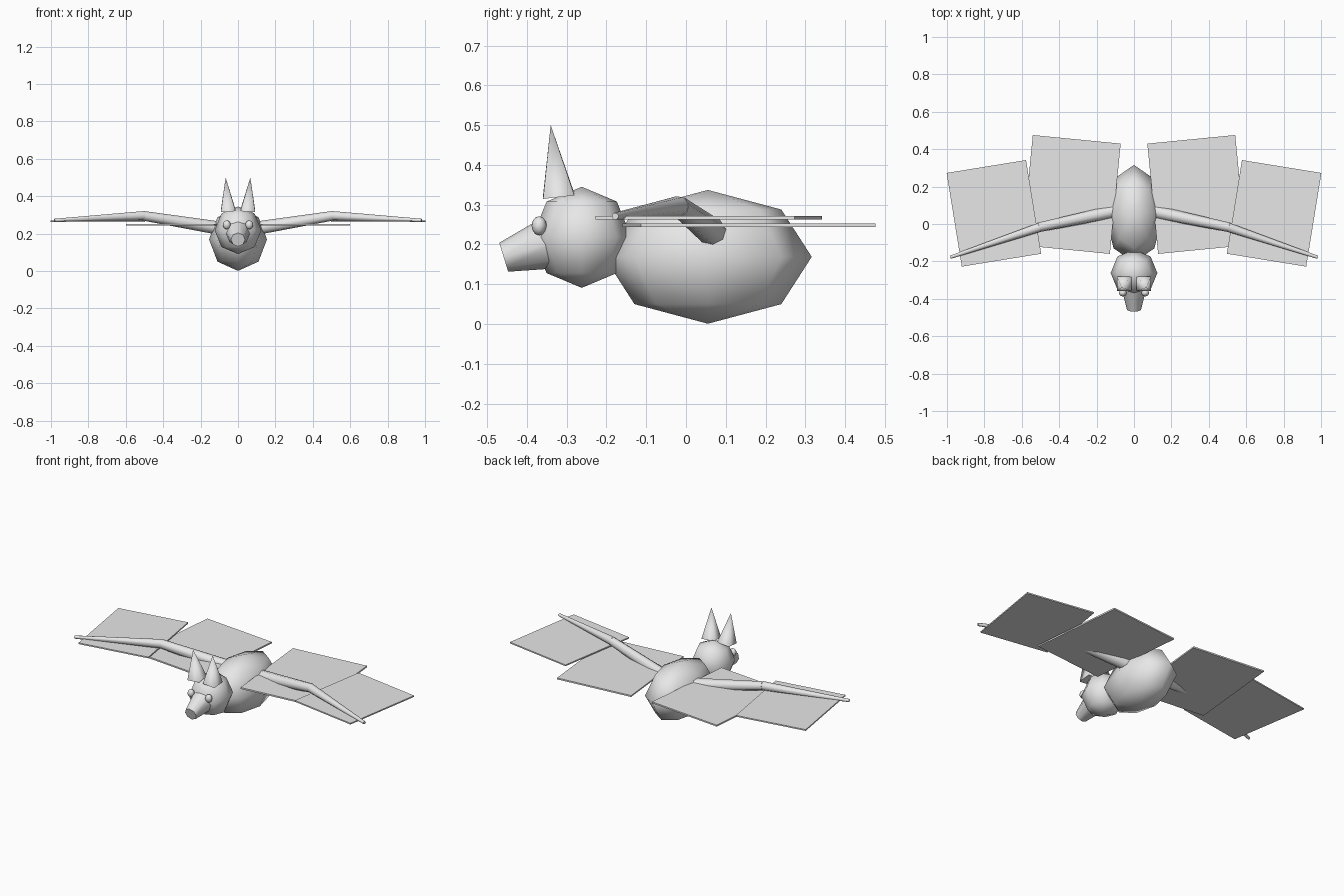
import bpy, bmesh, math
from mathutils import Vector, Matrix

if "Cube" in bpy.data.objects:
    bpy.data.objects.remove(bpy.data.objects["Cube"])

grey = bpy.data.materials.new("plain grey")
grey.diffuse_color = (0.8, 0.8, 0.8, 1)
grey.use_nodes = True
grey.node_tree.nodes["Principled BSDF"].inputs["Base Color"].default_value = grey.diffuse_color


def finish(name, bm, smooth):
    """Turn a bmesh into an object; smooth(face) decides the shading."""
    bmesh.ops.recalc_face_normals(bm, faces=bm.faces[:])
    for f in bm.faces:
        f.smooth = smooth(f)
    mesh = bpy.data.meshes.new(name)
    bm.to_mesh(mesh)
    bm.free()
    mesh.materials.append(grey)
    obj = bpy.data.objects.new(name, mesh)
    bpy.context.collection.objects.link(obj)
    return obj


def ellipsoid(name, centre, radii, segments=8, rings=4):
    bm = bmesh.new()
    m = Matrix.Translation(centre) @ Matrix.Diagonal((*radii, 1))
    bmesh.ops.create_uvsphere(bm, u_segments=segments, v_segments=rings,
                              radius=1, matrix=m)
    return finish(name, bm, lambda f: True)


def taper(name, start, end, r_start, r_end, sides=8, twist=0):
    """Capped cone or frustum between two points."""
    a, b = Vector(start), Vector(end)
    axis = b - a
    turn = Vector((0, 0, 1)).rotation_difference(axis).to_matrix().to_4x4()
    m = Matrix.Translation((a + b) / 2) @ turn @ Matrix.Rotation(twist, 4, 'Z')
    bm = bmesh.new()
    bmesh.ops.create_cone(bm, cap_ends=True, segments=sides, radius1=r_start,
                          radius2=r_end, depth=axis.length, matrix=m)
    d = axis.normalized()
    return finish(name, bm, lambda f: abs(f.normal.dot(d)) < 0.9)


def panel(name, centre, size, angle):
    """Thin box turned about the vertical."""
    bm = bmesh.new()
    m = (Matrix.Translation(centre) @ Matrix.Rotation(math.radians(angle), 4, 'Z')
         @ Matrix.Diagonal((*size, 1)))
    bmesh.ops.create_cube(bm, size=1, matrix=m)
    return finish(name, bm, lambda f: False)


# Body, head and snout
ellipsoid("body", (0, 0.055, 0.169), (0.155, 0.261, 0.168))
ellipsoid("head", (0, -0.262, 0.218), (0.125, 0.125, 0.127))
taper("snout", (0, -0.315, 0.212), (0, -0.458, 0.168), 0.073, 0.038)

for side, s in (("left", 1), ("right", -1)):
    # Face
    ellipsoid(f"{side}_eye", (s * 0.06, -0.369, 0.247), (0.021, 0.019, 0.024), 8, 6)
    taper(f"{side}_ear", (s * 0.0525, -0.32, 0.322), (s * 0.066, -0.34, 0.5),
          0.056, 0, 4, math.pi / 4)

    # Wing bones
    taper(f"{side}_upper_arm", (s * 0.08, 0.072, 0.226), (s * 0.51, -0.018, 0.296),
          0.037, 0.026)
    taper(f"{side}_forearm", (s * 0.505, -0.018, 0.296), (s * 0.982, -0.178, 0.271),
          0.026, 0.009)

    # Wing membranes
    panel(f"{side}_inner_membrane", (s * 0.335, 0.158, 0.248),
          (0.472, 0.592, 0.009), s * 5.6)
    panel(f"{side}_outer_membrane", (s * 0.749, 0.057, 0.267),
          (0.43, 0.507, 0.008), s * -9.2)
